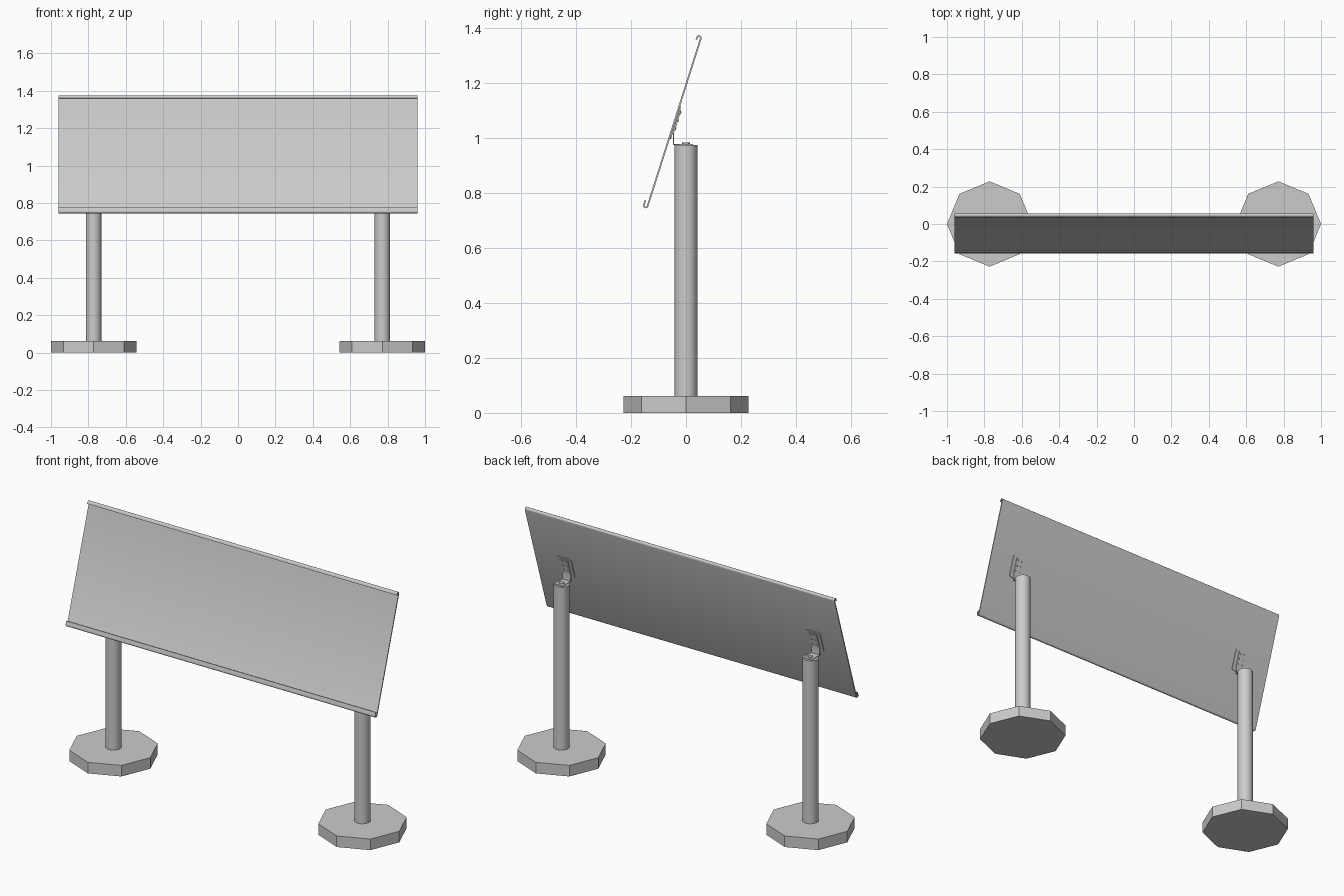
import bpy, bmesh, math
from mathutils import Matrix, Vector

if "Cube" in bpy.data.objects:
    bpy.data.objects.remove(bpy.data.objects["Cube"])

TILT = math.radians(17.6)
CEN = Vector((0, -0.043, 1.0575))
U = Vector((0, math.sin(TILT), math.cos(TILT)))    # up along the board
V = Vector((0, -math.cos(TILT), math.sin(TILT)))   # board front normal


def board(u, v, x=0):
    return CEN + U * u + V * v + Vector((x, 0, 0))


def finish(bm, name, smooth=True):
    bmesh.ops.recalc_face_normals(bm, faces=bm.faces)
    me = bpy.data.meshes.new(name)
    bm.to_mesh(me)
    bm.free()
    ob = bpy.data.objects.new(name, me)
    bpy.context.collection.objects.link(ob)
    if smooth:
        bpy.ops.object.select_all(action='DESELECT')
        ob.select_set(True)
        bpy.context.view_layer.objects.active = ob
        bpy.ops.object.shade_smooth_by_angle(angle=math.radians(35))
    return ob


def strip(name, pts, thick, x0, x1):
    """Bent sheet: a centre line in y, z thickened and extruded along x."""
    pts = [Vector((p[0], p[1])) for p in pts]
    a, b = [], []
    for i, p in enumerate(pts):
        d0 = (p - pts[i - 1]).normalized() if i else (pts[1] - p).normalized()
        d1 = (pts[i + 1] - p).normalized() if i < len(pts) - 1 else d0
        n0, n1 = Vector((-d0.y, d0.x)), Vector((-d1.y, d1.x))
        m = (n0 + n1).normalized()
        m *= thick / 2 / max(m.dot(n0), 0.3)
        a.append(p + m)
        b.append(p - m)
    bm = bmesh.new()
    rows = [[bm.verts.new((x, q.x, q.y)) for q in a + b[::-1]] for x in (x0, x1)]
    n, k = len(rows[0]), len(pts)
    for i in range(n):
        j = (i + 1) % n
        bm.faces.new((rows[0][i], rows[0][j], rows[1][j], rows[1][i]))
    for r in rows:
        for i in range(k - 1):
            bm.faces.new((r[i], r[i + 1], r[n - 2 - i], r[n - 1 - i]))
    return finish(bm, name)


def cylinder(name, r, h, centre, sides, tilt=0, smooth=True):
    bm = bmesh.new()
    mat = Matrix.Translation(centre) @ Matrix.Rotation(tilt, 4, 'X')
    bmesh.ops.create_cone(bm, cap_ends=True, segments=sides, radius1=r,
                          radius2=r, depth=h, matrix=mat)
    return finish(bm, name, smooth)


# Board sheet with forward-curled hooks along both long edges
R, L = 0.007, 0.320
loc = [(-L + 0.018, 2 * R)]
loc += [(-L - R * math.sin(t), R + R * math.cos(t))
        for t in [math.pi * i / 8 for i in range(9)]]
loc += [(L + R * math.sin(t), R - R * math.cos(t))
        for t in [math.pi * i / 8 for i in range(9)]]
loc += [(L - 0.008, 2 * R)]
strip("board_panel", [board(u, v).yz for u, v in loc], 0.006, -0.96, 0.96)

for side, sx in (("left", -1), ("right", 1)):
    x = 0.772 * sx
    # Octagonal foot and round post
    foot = cylinder(side + "_foot", 0.228, 0.062, (0, 0, 0), 8, smooth=False)
    foot.location = (x, 0, 0.031)
    cylinder(side + "_post", 0.041, 0.915, (x, 0, 0.5175), 32)

    # Rounded mounting plate on the back of the board
    bm = bmesh.new()
    bmesh.ops.create_cube(bm, size=1, matrix=Matrix.Diagonal((0.09, 0.004, 0.125, 1)))
    edges = [e for e in bm.edges
             if abs(e.verts[0].co.y - e.verts[1].co.y) > 0.003]
    bmesh.ops.bevel(bm, geom=edges, offset=0.012, segments=4, profile=0.5,
                    affect='EDGES')
    bm.transform(Matrix.Translation(board(0, -0.005, x)) @ Matrix.Rotation(-TILT, 4, 'X'))
    finish(bm, side + "_mount_plate")

    # Bent bracket from the post top up the plate
    path = [(0.025, 0.977), (-0.046, 0.977), (-0.046, board(-0.042, -0.009).z),
            board(-0.036, -0.009).yz, board(0.05, -0.009).yz]
    strip(side + "_bracket", path, 0.004, x - 0.025, x + 0.025)

    # Bolts on the bracket and on the post cap
    for i, u in enumerate((-0.02, 0.01, 0.04)):
        for j in (-1, 1):
            cylinder(f"{side}_bolt_{i}_{j}", 0.005, 0.004, board(u, -0.012, x + 0.013 * j),
                     12, math.pi / 2 - TILT)
    cylinder(side + "_cap_bolt", 0.014, 0.006, (x, 0, 0.981), 6, smooth=False)
